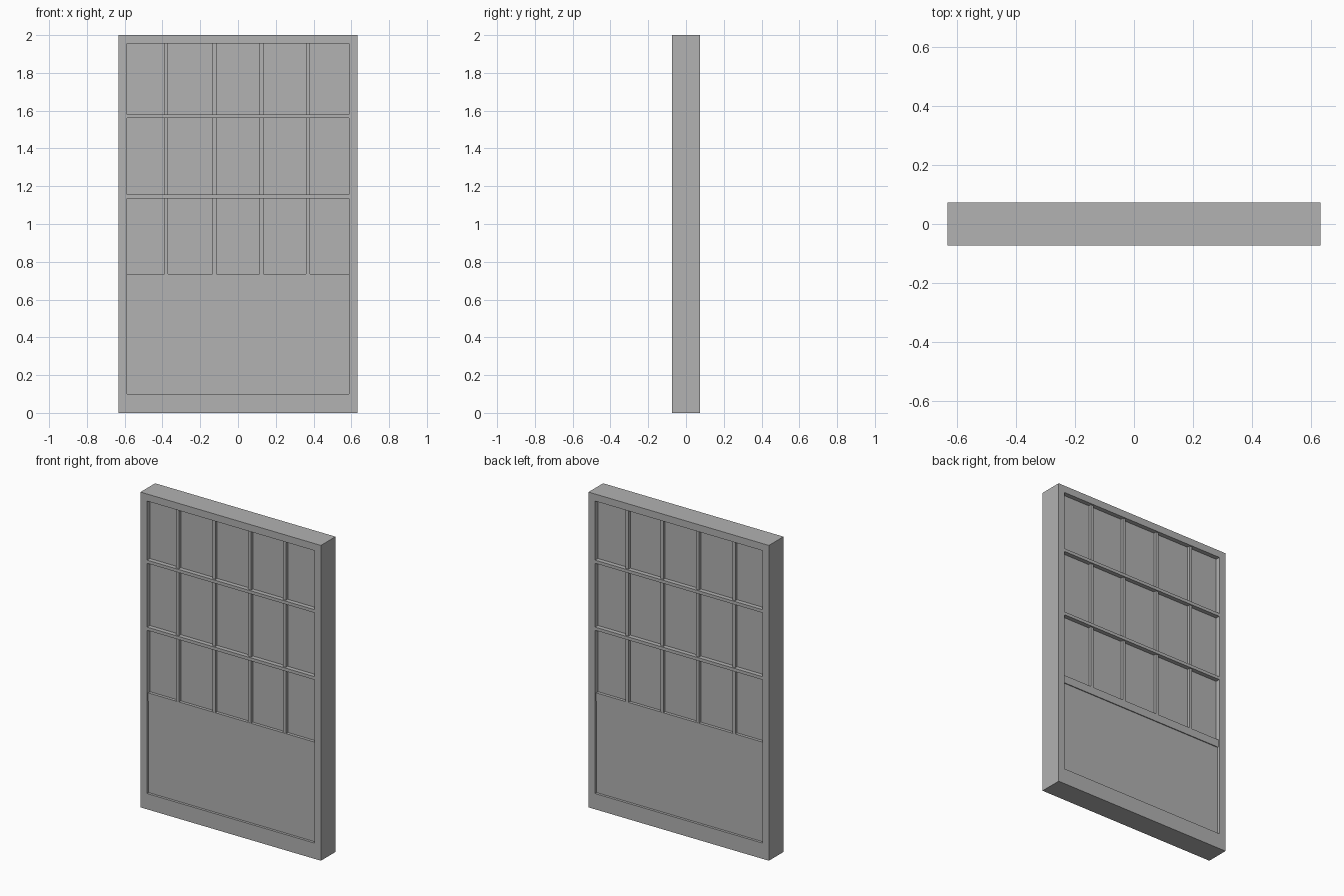
import bpy
import bmesh

if "Cube" in bpy.data.objects:
    bpy.data.objects.remove(bpy.data.objects["Cube"], do_unlink=True)

# One plain grey for the whole window
grey = bpy.data.materials.new("plain_grey")
grey.use_nodes = True
colour = (0.445, 0.445, 0.445, 1)
grey.diffuse_color = colour
grey.node_tree.nodes["Principled BSDF"].inputs["Base Color"].default_value = colour

HALF_WIDTH, HEIGHT, HALF_DEPTH = 0.633, 2.0, 0.073
OPEN_X, OPEN_LOW, OPEN_HIGH = 0.587, 0.10, 1.955
RAIL_LOW, RAIL_HIGH = 0.685, 0.735
BAR = 0.02
BAR_HEIGHTS = (1.145, 1.57)
BAR_POSITIONS = (-0.38, -0.125, 0.125, 0.37)


def add_object(name, bm):
    bmesh.ops.recalc_face_normals(bm, faces=bm.faces)
    mesh = bpy.data.meshes.new(name)
    bm.to_mesh(mesh)
    bm.free()
    mesh.materials.append(grey)
    obj = bpy.data.objects.new(name, mesh)
    bpy.context.collection.objects.link(obj)
    return obj


def slab(name, left, right, low, high, half_depth):
    """Upright box, equally deep in front and behind."""
    bm = bmesh.new()
    bmesh.ops.create_cube(bm, size=1)
    for v in bm.verts:
        v.co.x = right if v.co.x > 0 else left
        v.co.y = half_depth if v.co.y > 0 else -half_depth
        v.co.z = high if v.co.z > 0 else low
    return add_object(name, bm)


def frame(name):
    """Rectangular surround with an off-centre opening."""
    bm = bmesh.new()

    def loop(half, low, high, y):
        return [bm.verts.new((x, y, z)) for x, z in
                ((-half, low), (half, low), (half, high), (-half, high))]

    rings = [loop(HALF_WIDTH, 0, HEIGHT, -HALF_DEPTH),
             loop(OPEN_X, OPEN_LOW, OPEN_HIGH, -HALF_DEPTH),
             loop(OPEN_X, OPEN_LOW, OPEN_HIGH, HALF_DEPTH),
             loop(HALF_WIDTH, 0, HEIGHT, HALF_DEPTH)]
    for a, b in zip(rings, rings[1:] + rings[:1]):
        for i in range(4):
            j = (i + 1) % 4
            bm.faces.new((a[i], a[j], b[j], b[i]))
    return add_object(name, bm)


frame("outer_frame")

# Solid lower panel and the rail above it
slab("lower_panel", -OPEN_X, OPEN_X, OPEN_LOW, RAIL_LOW, 0.057)
slab("middle_rail", -OPEN_X, OPEN_X, RAIL_LOW, RAIL_HIGH, 0.063)

# Recessed pane sheet behind the bars
slab("pane_sheet", -OPEN_X, OPEN_X, RAIL_HIGH, OPEN_HIGH, 0.044)

# Horizontal bars run the full width, level with the frame
for n, z in enumerate(BAR_HEIGHTS, 1):
    slab(f"horizontal_bar_{n}", -OPEN_X, OPEN_X, z - BAR / 2, z + BAR / 2, 0.072)

# Thinner vertical bars fill each row between the horizontals
row_edges = [RAIL_HIGH]
for z in BAR_HEIGHTS:
    row_edges += [z - BAR / 2, z + BAR / 2]
row_edges.append(OPEN_HIGH)
for row in range(3):
    low, high = row_edges[2 * row], row_edges[2 * row + 1]
    for n, x in enumerate(BAR_POSITIONS, 1):
        slab(f"vertical_bar_{row + 1}_{n}", x - BAR / 2, x + BAR / 2, low, high, 0.062)
